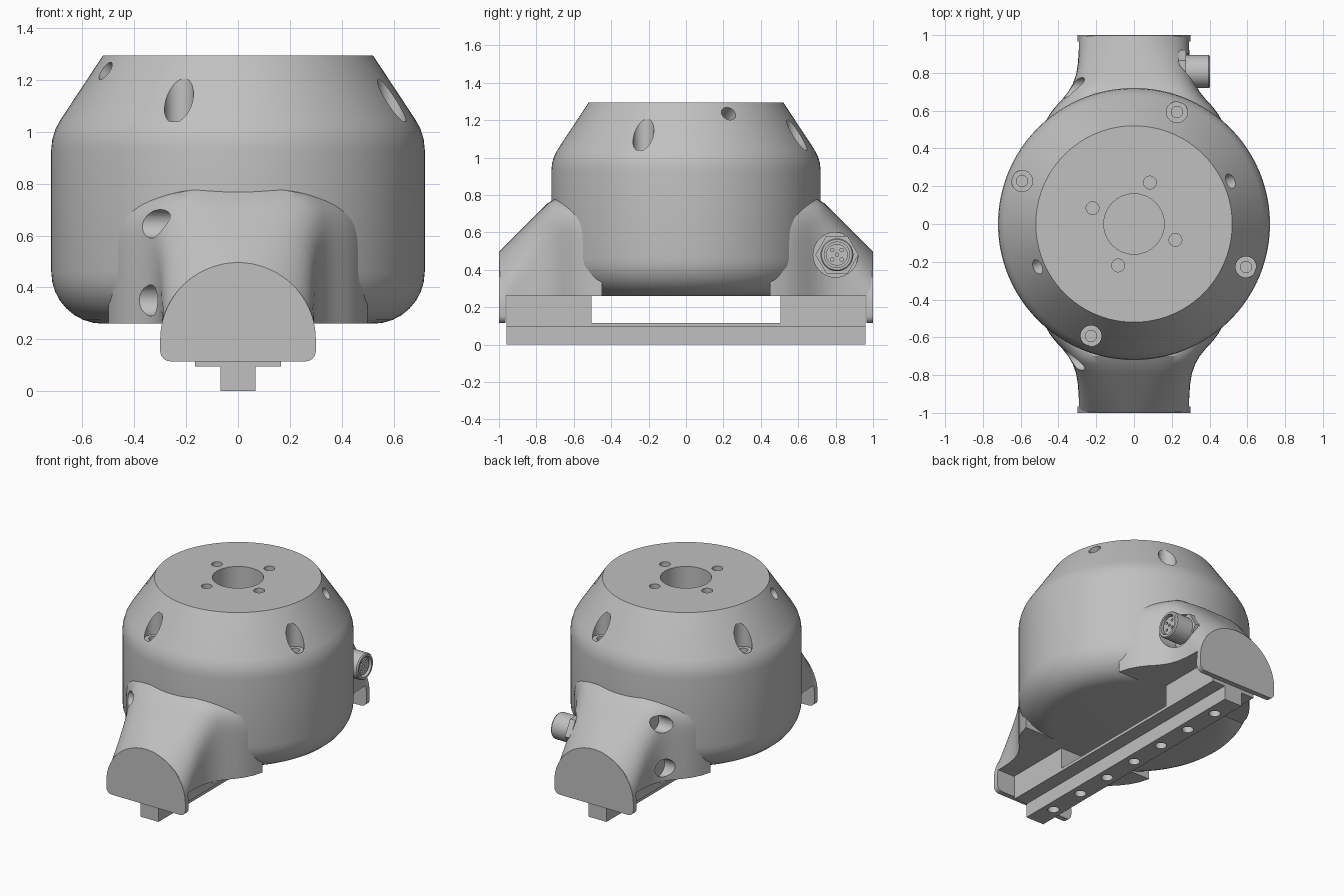
import bpy, bmesh
from math import sin, cos, pi, radians
from mathutils import Vector, Matrix

cube = bpy.data.objects.get("Cube")
if cube:
    bpy.data.objects.remove(cube, do_unlink=True)

grey = bpy.data.materials.new("housing grey")
grey.use_nodes = True
grey.diffuse_color = (0.53, 0.53, 0.53, 1)
for node in grey.node_tree.nodes:
    if node.type == 'BSDF_PRINCIPLED':
        node.inputs["Base Color"].default_value = grey.diffuse_color


def finish(name, bm):
    bmesh.ops.recalc_face_normals(bm, faces=bm.faces)
    mesh = bpy.data.meshes.new(name)
    bm.to_mesh(mesh)
    bm.free()
    mesh.materials.append(grey)
    ob = bpy.data.objects.new(name, mesh)
    bpy.context.collection.objects.link(ob)
    return ob


def loft(name, rings, floor=None):
    """Skin closed rings of points and cap both ends; optionally slice flat at a floor height."""
    bm = bmesh.new()
    loops = [[bm.verts.new(p) for p in ring] for ring in rings]
    for a, b in zip(loops, loops[1:]):
        for i in range(len(a)):
            j = (i + 1) % len(a)
            bm.faces.new((a[i], a[j], b[j], b[i]))
    bm.faces.new(loops[0])
    bm.faces.new(loops[-1])
    if floor is not None:
        bmesh.ops.bisect_plane(bm, geom=bm.verts[:] + bm.edges[:] + bm.faces[:],
                               plane_co=(0, 0, floor), plane_no=(0, 0, 1), clear_inner=True)
        bmesh.ops.holes_fill(bm, edges=[e for e in bm.edges if e.is_boundary], sides=0)
    return finish(name, bm)


def lathe(name, profile, at=(0, 0, 0), axis=(0, 0, 1), segs=32):
    """Turn a (radius, height) profile about an axis."""
    m = Matrix.Translation(at) @ Vector(axis).to_track_quat('Z', 'Y').to_matrix().to_4x4()
    return loft(name, [[m @ Vector((r * cos(2 * pi * i / segs), r * sin(2 * pi * i / segs), h))
                        for i in range(segs)] for r, h in profile])


def drill(r, start, end, at, axis=(0, 0, 1)):
    return lathe("cutter", [(r, start), (r, end)], at, axis)


def box(name, x, y0, y1, z0, z1):
    return loft(name, [[(-x, y, z0), (x, y, z0), (x, y, z1), (-x, y, z1)] for y in (y0, y1)])


def cut(ob, cutters):
    for c in cutters:
        c.hide_render = True
        mod = ob.modifiers.new("hole", 'BOOLEAN')
        mod.operation = 'DIFFERENCE'
        mod.solver = 'EXACT'
        mod.object = c
    bpy.context.view_layer.objects.active = ob
    for mod in list(ob.modifiers):
        bpy.ops.object.modifier_apply(modifier=mod.name)
    for c in cutters:
        bpy.data.objects.remove(c, do_unlink=True)


def smooth(ob, angle=30):
    bpy.ops.object.select_all(action='DESELECT')
    ob.select_set(True)
    bpy.context.view_layer.objects.active = ob
    bpy.ops.object.shade_smooth_by_angle(angle=radians(angle))


def polar(r, deg, z):
    return (r * cos(radians(deg)), r * sin(radians(deg)), z)


# Main housing with a rounded foot and a conical shoulder
foot = [(0.52 + 0.2 * sin(a * pi / 16), 0.46 - 0.2 * cos(a * pi / 16)) for a in range(9)]
shoulder = [(0.72, 0.93), (0.716, 0.97), (0.704, 1.01), (0.685, 1.045), (0.52, 1.295)]
housing = lathe("housing", foot + shoulder, segs=96)

# Centre bore, flange holes, counterbored shoulder screws, slanted pin holes
holes = [drill(0.16, 0.95, 1.4, (0, 0, 0))]
for k in range(4):
    holes.append(drill(0.034, 1.1, 1.4, polar(0.235, 69 + 90 * k, 0)))
    holes.append(lathe("cutter", [(0.03, 0.9), (0.03, 1.04), (0.056, 1.04), (0.056, 1.4)],
                       polar(0.635, 69 + 90 * k, 0)))
for deg in (24, 204):
    out = Vector(polar(0.84, deg, 0.54))
    holes.append(drill(0.04, -0.12, 0.1, polar(0.56, deg, 1.235), out))
cut(housing, holes)
smooth(housing)

# Arms: arched section rising at 45 degrees and flaring into the housing
stations = [(0.999, 0.293), (0.93, 0.292), (0.85, 0.297), (0.79, 0.307), (0.74, 0.325),
            (0.7, 0.348), (0.66, 0.38), (0.62, 0.417), (0.58, 0.447), (0.52, 0.48), (0.45, 0.5)]


def arm_ring(side, y, w):
    top = 0.495 + min(1 - y, 0.285)
    p = 2 + 2 * min(1, (1 - y) / 0.3)
    arch = [(cos(i * pi / 36), sin(i * pi / 36)) for i in range(37)]
    pts = [(w * abs(c) ** (2 / p) * (1 if c > 0 else -1), side * y,
            top - 0.295 + 0.295 * abs(s) ** (2 / p)) for c, s in arch]
    return [(w, side * y, 0.1)] + pts + [(-w, side * y, 0.1)]


for side, label in ((-1, "front"), (1, "back")):
    arm = loft(label + "_arm", [arm_ring(side, y, w) for y, w in stations], floor=0.26)
    holes = [drill(0.055, 0.26, 0.6, (0, side * 0.72, 0.645), (-1, 0, 0)),
             drill(0.06, 0.3, 0.6, (0, side * 0.72, 0.35), (-1, 0, 0))]
    if side > 0:
        holes.append(drill(0.12, 0.24, 0.6, (0, 0.8, 0.48), (1, 0, 0)))
    cut(arm, holes)
    smooth(arm)

    # End lip hanging below the arm, with rounded lower corners
    outline = [(0.3 * cos(i * pi / 36), 0.2 + 0.295 * sin(i * pi / 36)) for i in range(37)]
    for cx, start in ((-0.26, pi), (0.26, 1.5 * pi)):
        outline += [(cx + 0.04 * cos(start + i * pi / 12), 0.155 + 0.04 * sin(start + i * pi / 12))
                    for i in range(7)]
    smooth(loft(label + "_end_lip", [[(x, side * y, z) for x, z in outline] for y in (0.965, 1)]))

    # Spacer block between arm and rail
    box(label + "_spacer", 0.165, side * 0.505, side * 0.96, 0.115, 0.262)

# Mounting rail with a row of bolt holes
box("rail_plate", 0.165, -0.96, 0.96, 0.095, 0.115)
rail = box("rail", 0.068, -0.96, 0.96, 0, 0.096)
cut(rail, [drill(0.036, -0.1, 0.08, (0, 0.26 * k, 0)) for k in range(-3, 4)])
smooth(rail)

# Cable connector: hex nut, sleeve and pin sockets
centre = (0, 0.807, 0.48)
lathe("connector_nut", [(0.115, 0.235), (0.115, 0.275)], centre, (1, 0, 0), segs=6)
sleeve = lathe("connector_sleeve", [(0.088, 0.23), (0.088, 0.395), (0.082, 0.403), (0.068, 0.403),
                                    (0.068, 0.375), (0.058, 0.375), (0.058, 0.39)],
               centre, (1, 0, 0), segs=40)
pins = [(0, 0)] + [(0.036 * cos(pi / 4 + k * pi / 2), 0.036 * sin(pi / 4 + k * pi / 2)) for k in range(4)]
cut(sleeve, [drill(0.009, 0.35, 0.45, (0, centre[1] + a, centre[2] + b), (1, 0, 0)) for a, b in pins])
smooth(sleeve)
